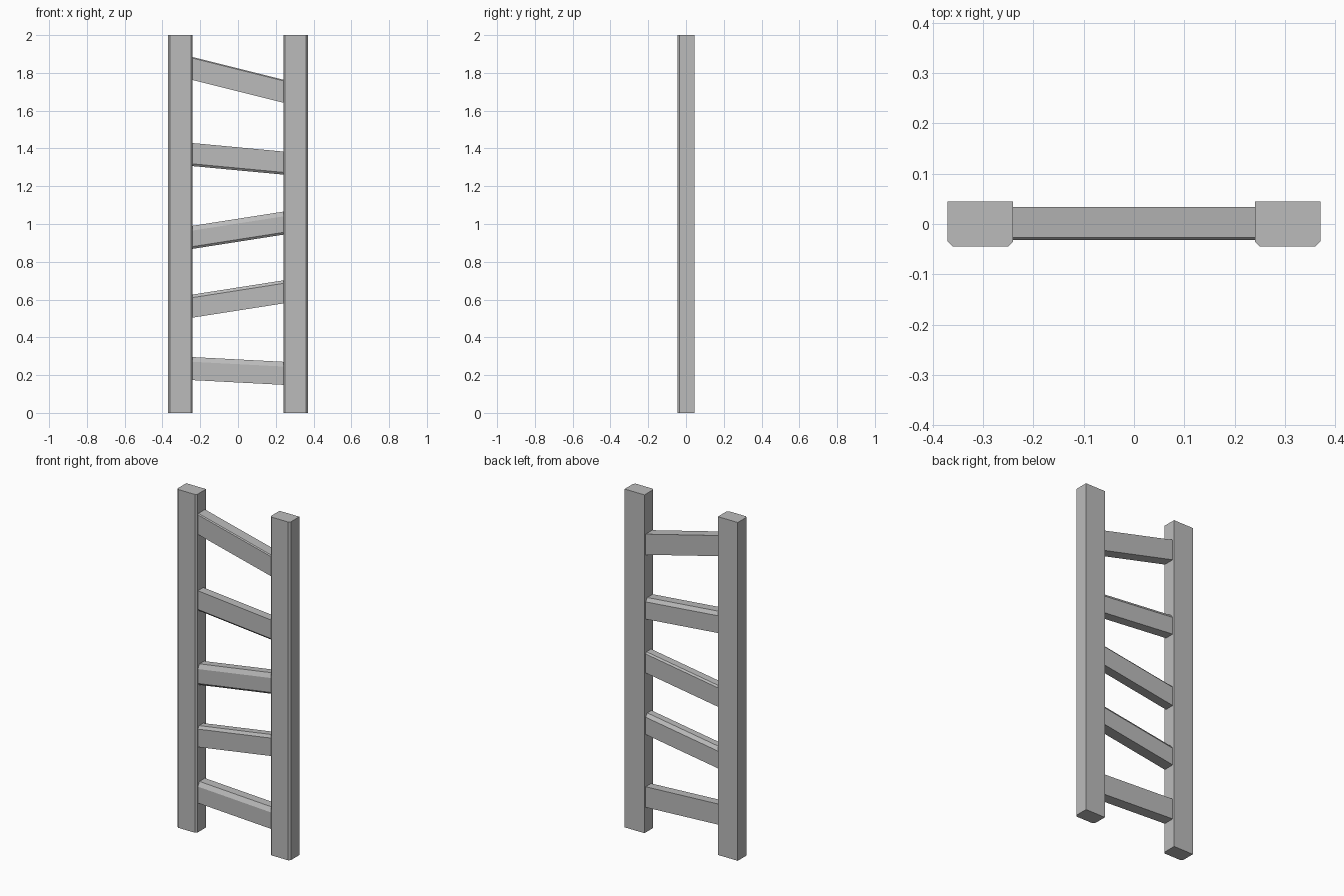
import bpy
import bmesh

cube = bpy.data.objects.get("Cube")
if cube:
    bpy.data.objects.remove(cube, do_unlink=True)

# One flat grey for the whole ladder
GREY = (0.5, 0.5, 0.5, 1.0)
grey = bpy.data.materials.new("plain_grey")
grey.use_nodes = True
grey.diffuse_color = GREY
grey.node_tree.nodes["Principled BSDF"].inputs["Base Color"].default_value = GREY


def loft(name, start, end):
    """Solid between two matching cross-sections, with capped ends."""
    bm = bmesh.new()
    a = [bm.verts.new(p) for p in start]
    b = [bm.verts.new(p) for p in end]
    bm.faces.new(a)
    bm.faces.new(b)
    for i in range(len(a)):
        j = (i + 1) % len(a)
        bm.faces.new((a[i], a[j], b[j], b[i]))
    bmesh.ops.recalc_face_normals(bm, faces=bm.faces)
    mesh = bpy.data.meshes.new(name)
    bm.to_mesh(mesh)
    bm.free()
    mesh.materials.append(grey)
    obj = bpy.data.objects.new(name, mesh)
    bpy.context.collection.objects.link(obj)


# Upright rails, with bevelled front edges
INNER, OUTER, DEPTH, HEIGHT = 0.24, 0.37, 0.045, 2.0
CUT = 0.01
for side, label in ((1, "left"), (-1, "right")):
    profile = [(INNER, DEPTH), (OUTER, DEPTH), (OUTER, CUT - DEPTH),
               (OUTER - CUT, -DEPTH), (INNER + CUT, -DEPTH), (INNER, CUT - DEPTH)]
    loft(label + "_rail",
         [(side * x, y, 0) for x, y in profile],
         [(side * x, y, HEIGHT) for x, y in profile])

# Crooked rungs: middle height, rise from right to left, then bevels as
# (depth, height) for the front top, front bottom and back top edges
NONE = (0, 0)
RUNGS = [
    (0.222, -0.025, (0.015, 0.025), NONE, NONE),
    (0.603, 0.075, (0.012, 0.016), NONE, (0.015, 0.02)),
    (0.967, 0.075, (0.015, 0.025), (0.01, 0.012), (0.008, 0.01)),
    (1.345, -0.045, NONE, (0.01, 0.012), (0.015, 0.02)),
    (1.763, -0.12, (0.005, 0.006), NONE, NONE),
]
FRONT, BACK, HALF, REACH = -0.032, 0.034, 0.061, 0.26


def rung_profile(front_top, front_bottom, back_top):
    corners = ((FRONT, HALF, front_top), (BACK, HALF, back_top),
               (BACK, -HALF, NONE), (FRONT, -HALF, front_bottom))
    points = []
    for y, z, (dy, dz) in corners:
        in_y = y + dy if y < 0 else y - dy
        in_z = z + dz if z < 0 else z - dz
        pair = [(y, in_z), (in_y, z)]
        # Keep the outline running in one direction around the section
        if y * z > 0:
            pair.reverse()
        points += pair if dy else [(y, z)]
    return points


for number, (mid, rise, *bevels) in enumerate(RUNGS, 1):
    profile = rung_profile(*bevels)
    shift = rise / 2 * REACH / INNER
    loft("rung_%d" % number,
         [(-REACH, y, mid - shift + z) for y, z in profile],
         [(REACH, y, mid + shift + z) for y, z in profile])
